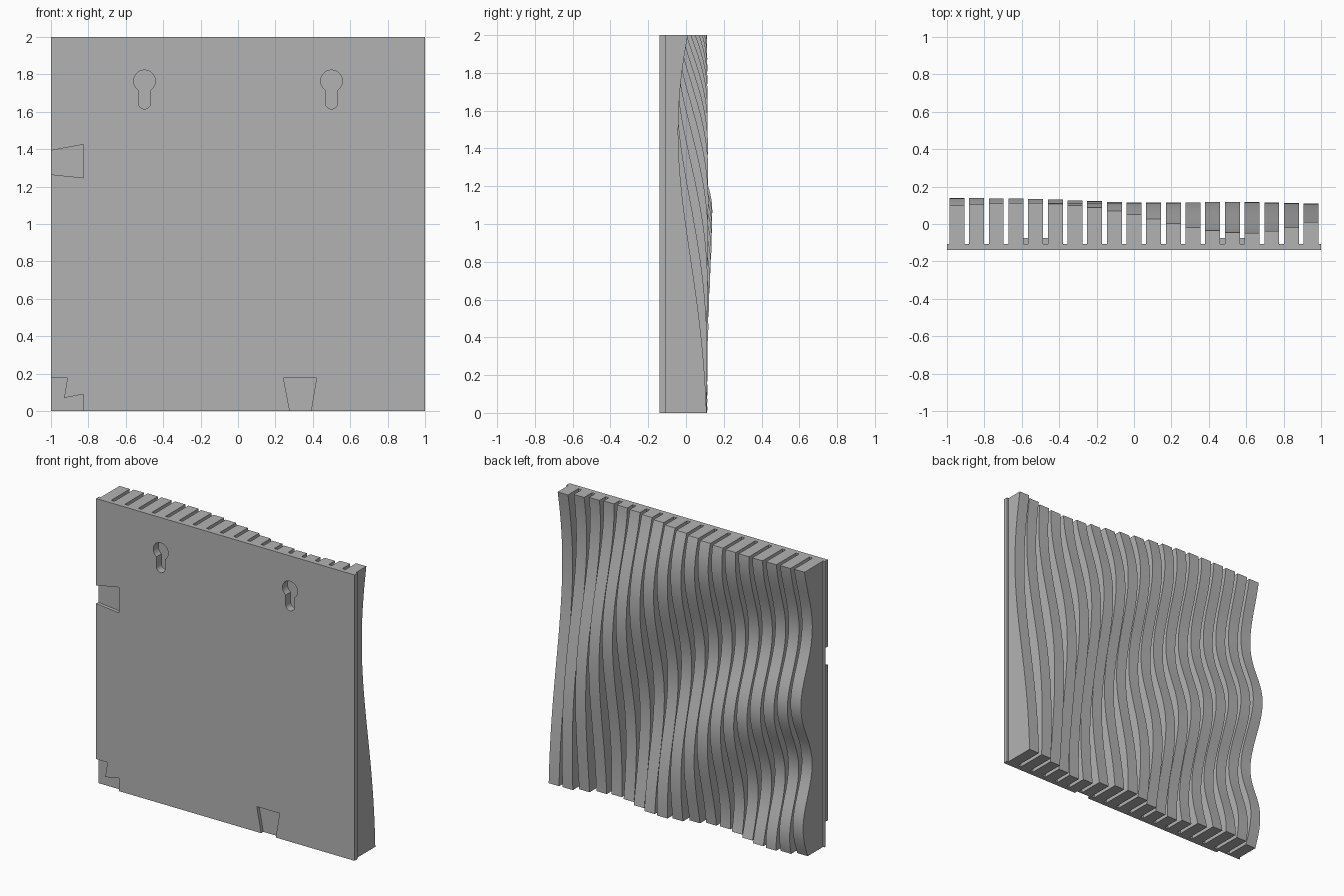
import bpy, bmesh, math

cube = bpy.data.objects.get("Cube")
if cube:
    bpy.data.objects.remove(cube, do_unlink=True)

FRONT, PLATE_BACK = -0.14, -0.106
SLATS, PITCH, SLAT_W = 19, 0.1052, 0.08
STEPS = 64

grey = bpy.data.materials.new("plain_grey")
grey.use_nodes = True
grey.diffuse_color = (0.45, 0.45, 0.45, 1)
grey.node_tree.nodes["Principled BSDF"].inputs["Base Color"].default_value = grey.diffuse_color


def finish(name, bm):
    bmesh.ops.recalc_face_normals(bm, faces=bm.faces)
    mesh = bpy.data.meshes.new(name)
    bm.to_mesh(mesh)
    bm.free()
    mesh.materials.append(grey)
    obj = bpy.data.objects.new(name, mesh)
    bpy.context.collection.objects.link(obj)
    return obj


def add_prism(bm, outline, y0, y1):
    """Extrude an (x, z) outline from y0 to y1."""
    face = bm.faces.new([bm.verts.new((x, y0, z)) for x, z in outline])
    new = bmesh.ops.extrude_face_region(bm, geom=[face])["geom"]
    verts = [v for v in new if isinstance(v, bmesh.types.BMVert)]
    bmesh.ops.translate(bm, verts=verts, vec=(0, y1 - y0, 0))


def prism(name, outline, y0, y1):
    bm = bmesh.new()
    add_prism(bm, outline, y0, y1)
    return finish(name, bm)


def rect(x0, x1, z0, z1):
    return [(x0, z0), (x1, z0), (x1, z1), (x0, z1)]


def wave(x, z):
    """Depth of the rippled back: rings spreading from one lower corner."""
    u = x + 1
    phase = (2.306 - 1.07 * u - 0.075 * u * u
             + z * (0.516 * u - 1.306) + z * z * (0.11 - 0.064 * u)
             + 0.1 * u * z * (2 - u) * (2 - z))
    high = 0.112 + 0.03 * (1 - u / 2) * math.exp(-((z - 0.95) / 0.5) ** 2)
    low = 0.015 - 0.02 * u * z
    return low + (high - low) * (0.5 + 0.5 * math.cos(math.tau * phase))


def keyhole(cx, cz, r, slot, bottom):
    """Round head with a narrower round-ended slot below."""
    a = math.asin(slot / r)
    start, sweep = -math.pi / 2 + a, math.tau - 2 * a
    pts = [(cx + r * math.cos(start + sweep * i / 24),
            cz + r * math.sin(start + sweep * i / 24)) for i in range(25)]
    for i in range(13):
        t = math.pi + math.pi * i / 12
        pts.append((cx + slot * math.cos(t), bottom + slot + slot * math.sin(t)))
    return pts


def cut(obj, cutter):
    mod = obj.modifiers.new("cut", 'BOOLEAN')
    mod.operation, mod.solver, mod.object = 'DIFFERENCE', 'EXACT', cutter
    bpy.context.view_layer.objects.active = obj
    bpy.ops.object.modifier_apply(modifier=mod.name)


# Flat mounting plate
plate = prism("mounting_plate", rect(-1, 1, 0, 2), FRONT, PLATE_BACK)

# Wavy slats: each is a side profile extruded across its width
bm = bmesh.new()
for i in range(SLATS):
    cx = (i - (SLATS - 1) / 2) * PITCH
    profile = [(PLATE_BACK, 2), (PLATE_BACK, 0)]
    profile += [(wave(cx, 2 * k / STEPS), 2 * k / STEPS) for k in range(STEPS + 1)]
    face = bm.faces.new([bm.verts.new((cx - SLAT_W / 2, y, z)) for y, z in profile])
    new = bmesh.ops.extrude_face_region(bm, geom=[face])["geom"]
    bmesh.ops.translate(bm, vec=(SLAT_W, 0, 0),
                        verts=[v for v in new if isinstance(v, bmesh.types.BMVert)])
slats = finish("wavy_slats", bm)

# Bosses closing the gaps behind the keyholes
bm = bmesh.new()
for cx in (-0.5, 0.5):
    add_prism(bm, rect(cx - 0.095, cx + 0.095, 1.57, 1.86), PLATE_BACK, -0.075)
bosses = finish("keyhole_bosses", bm)

# Keyhole pockets
bm = bmesh.new()
for cx in (-0.5, 0.5):
    add_prism(bm, keyhole(cx, 1.765, 0.058, 0.033, 1.615), FRONT - 0.1, -0.085)
holes = finish("keyhole_cutter", bm)

# Dovetail pockets, run past the plate edges
bm = bmesh.new()
for outline in (
        [(-1.05, 1.4), (-1.05, 1.27), (-0.825, 1.247), (-0.825, 1.425), (-1, 1.393),
         (-1.05, 1.393)][1:],
        [(0.277, -0.05), (0.277, 0), (0.243, 0.177), (0.42, 0.177), (0.39, 0), (0.39, -0.05)],
        [(-1.05, 0.177), (-0.912, 0.177), (-0.93, 0.07), (-0.825, 0.09),
         (-0.825, -0.05), (-1.05, -0.05)]):
    add_prism(bm, outline, FRONT - 0.1, FRONT + 0.024)
dovetails = finish("dovetail_cutter", bm)

cut(plate, holes)
cut(plate, dovetails)
cut(bosses, holes)
cut(slats, holes)
for cutter in (holes, dovetails):
    bpy.data.objects.remove(cutter, do_unlink=True)

# Smooth along the waves, sharp at the edges
for obj in bpy.context.view_layer.objects:
    obj.select_set(obj in (slats, plate))
bpy.context.view_layer.objects.active = slats
bpy.ops.object.shade_smooth_by_angle(angle=math.radians(30))
